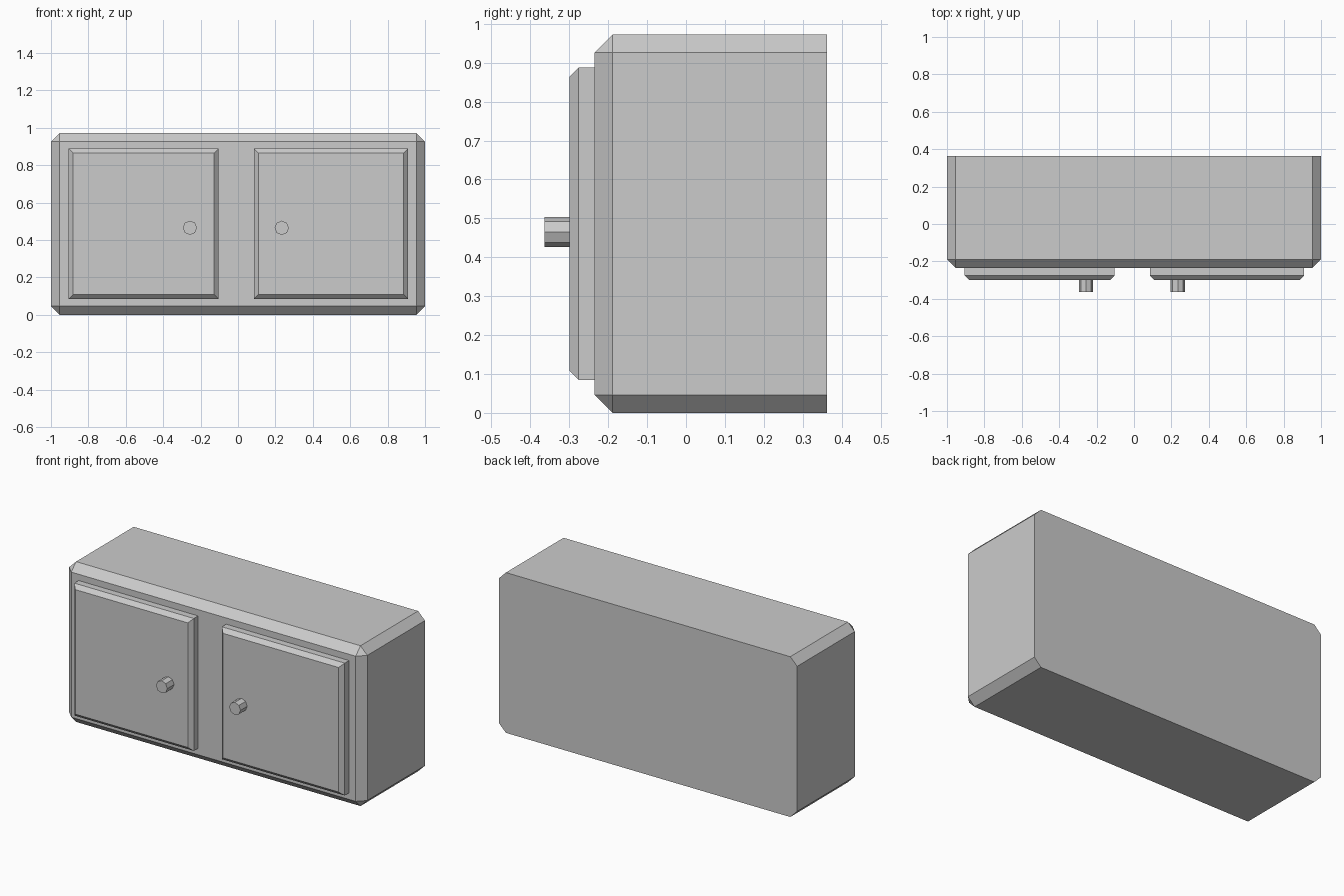
import bpy, bmesh, math
from mathutils import Matrix, Vector

if "Cube" in bpy.data.objects:
    bpy.data.objects.remove(bpy.data.objects["Cube"])


def make_object(name, bm):
    mesh = bpy.data.meshes.new(name)
    bm.to_mesh(mesh)
    bm.free()
    obj = bpy.data.objects.new(name, mesh)
    bpy.context.collection.objects.link(obj)
    return obj


def chamfered_box(name, x, y, z, chamfer, keep_edge):
    """Box from (min, max) ranges; chamfers the edges chosen by keep_edge(y1, y2)."""
    bm = bmesh.new()
    size = [r[1] - r[0] for r in (x, y, z)]
    mid = [(r[0] + r[1]) / 2 for r in (x, y, z)]
    bmesh.ops.create_cube(bm, size=1, matrix=Matrix.Translation(mid) @ Matrix.Diagonal((*size, 1)))
    edges = [e for e in bm.edges if keep_edge(*[v.co.y < mid[1] for v in e.verts])]
    bmesh.ops.bevel(bm, geom=edges, offset=chamfer, segments=1, affect='EDGES', profile=0.5)
    return make_object(name, bm)


def knob(name, x):
    bm = bmesh.new()
    place = Matrix.Translation((x, -0.331, 0.465)) @ Matrix.Rotation(math.pi / 2, 4, 'X')
    bmesh.ops.create_cone(bm, cap_ends=True, segments=8, radius1=0.038, radius2=0.038,
                          depth=0.066, matrix=place)
    return make_object(name, bm)


# Cabinet: every edge chamfered except those around the back
chamfered_box("cabinet_body", (-1, 1), (-0.235, 0.363), (0, 0.972), 0.046,
              lambda a, b: a or b)

# Doors (front rim chamfered only) with eight-sided knobs
for side, x0, x1, knob_x in (("left", -0.905, -0.103, -0.257), ("right", 0.085, 0.909, 0.234)):
    chamfered_box(side + "_door", (x0, x1), (-0.300, -0.235), (0.085, 0.888), 0.024,
                  lambda a, b: a and b)
    knob(side + "_knob", knob_x)
